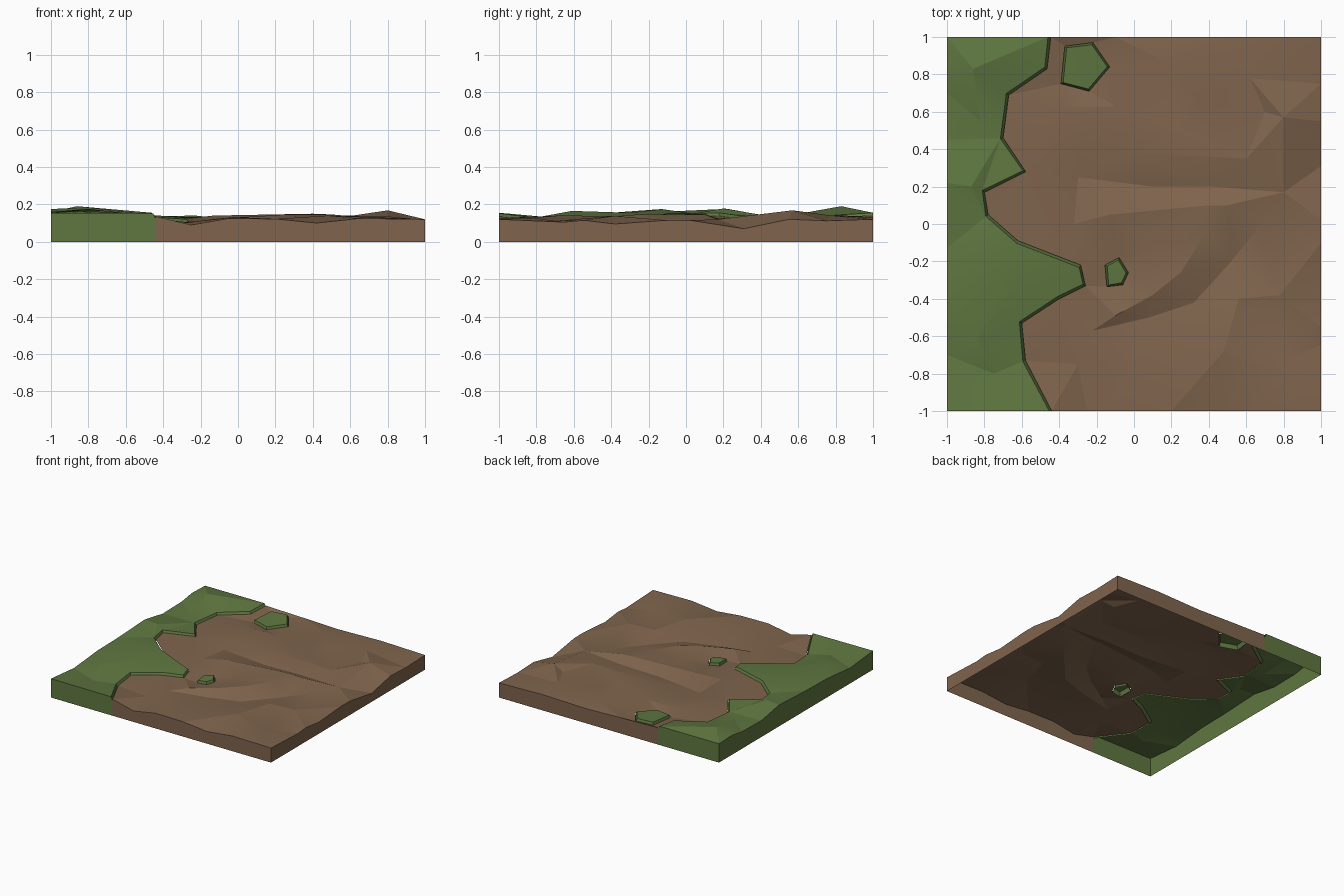
import bpy, bmesh
from mathutils import Vector
from mathutils.geometry import delaunay_2d_cdt

if "Cube" in bpy.data.objects:
    bpy.data.objects.remove(bpy.data.objects["Cube"])

def material(name, rgb):
    m = bpy.data.materials.new(name)
    m.diffuse_color = (*rgb, 1)
    m.use_nodes = True
    m.node_tree.nodes["Principled BSDF"].inputs["Base Color"].default_value = m.diffuse_color
    return m

GRASS = material("grass_green", (0.115, 0.185, 0.052))
DIRT = material("dirt_brown", (0.215, 0.13, 0.075))

def inside(p, poly):
    hit = False
    for a, b in zip(poly, poly[1:] + poly[:1]):
        if (a[1] > p[1]) != (b[1] > p[1]):
            if p[0] < a[0] + (p[1] - a[1]) * (b[0] - a[0]) / (b[1] - a[1]):
                hit = not hit
    return hit

def surface(bm, outline, points, holes=(), creases=()):
    """Triangulated height surface inside an outline, minus holes, following crease lines."""
    pts, edges = [], []
    for loop in (outline, *holes):
        s, n = len(pts), len(loop)
        pts += loop
        edges += [(s + i, s + (i + 1) % n) for i in range(n)]
    for line in creases:
        s = len(pts)
        pts += line
        edges += [(s + i, s + i + 1) for i in range(len(line) - 1)]
    pts += points
    co, _, tris, orig, _, _ = delaunay_2d_cdt(
        [Vector(p[:2]) for p in pts], edges, [], 0, 1e-5)
    vs = [bm.verts.new((c.x, c.y, pts[o[0]][2] if o else 0.12)) for c, o in zip(co, orig)]
    for t in tris:
        c = sum((co[i] for i in t), Vector((0, 0))) / len(t)
        if inside(c, outline) and not any(inside(c, h) for h in holes):
            f = bm.faces.new([vs[i] for i in t])
            f.normal_update()
            if f.normal.z < 0:
                f.normal_flip()

def strip(bm, top, foot, closed=False):
    """Wall of quads between two matching lines."""
    n = len(top)
    t = [bm.verts.new(p) for p in top]
    b = [bm.verts.new(p) for p in foot]
    for i in range(n if closed else n - 1):
        j = (i + 1) % n
        bm.faces.new((t[i], b[i], b[j], t[j]))

def skirt(bm, line):
    strip(bm, line, [(x, y, 0) for x, y, z in line])

def finish(bm, name, mat):
    bmesh.ops.remove_doubles(bm, verts=bm.verts, dist=1e-4)
    bmesh.ops.delete(bm, geom=[v for v in bm.verts if not v.link_faces], context='VERTS')
    me = bpy.data.meshes.new(name)
    bm.to_mesh(me)
    bm.free()
    me.materials.append(mat)
    ob = bpy.data.objects.new(name, me)
    bpy.context.collection.objects.link(ob)
    bpy.ops.object.select_all(action='DESELECT')
    ob.select_set(True)
    bpy.context.view_layer.objects.active = ob
    bpy.ops.object.shade_smooth_by_angle(angle=0.22)

def inset(line, d, closed=False):
    """Shift a line sideways (to the left of travel is positive)."""
    out, n = [], len(line)
    for i, p in enumerate(line):
        a = line[i - 1] if closed or i else p
        b = line[(i + 1) % n] if closed or i < n - 1 else p
        t = Vector((b[0] - a[0], b[1] - a[1])).normalized()
        dy = 0 if abs(p[1]) == 1 else t.x * d
        out.append((p[0] - t.y * d, p[1] + dy, p[2]))
    return out

def drop(line, d):
    return [(x, y, z - d) for x, y, z in line]

# Shore of the grass from front to back (outer foot line, z of the grass top)
shore = [(-.44, -1, .152), (-.58, -.73, .12), (-.6, -.53, .128), (-.4, -.4, .13),
         (-.26, -.33, .12), (-.285, -.22, .13), (-.62, -.09, .15), (-.78, .05, .15),
         (-.8, .17, .155), (-.58, .28, .14), (-.7, .46, .135), (-.67, .69, .135),
         (-.465, .83, .145), (-.445, 1, .155)]
shore_top = inset(shore, .015)

# Grass: left edge, inner bumps, lip and skirts
left = [(-1, 1, .155), (-1, .83, .16), (-1, .7, .14), (-1, .45, .135), (-1, .22, .176),
        (-1, -.13, .16), (-1, -.4, .155), (-1, -.7, .128), (-1, -1, .155)]
bm = bmesh.new()
surface(bm, shore_top + left, [(-.86, .83, .19), (-.82, .55, .14), (-.87, .2, .178),
        (-.8, -.13, .175), (-.62, -.3, .155), (-.84, -.61, .165), (-.75, -.8, .13)])
strip(bm, shore_top, drop(shore, .028))
skirt(bm, left)
skirt(bm, [left[-1], shore_top[0], (-.44, -1, .12)])
skirt(bm, [(-.445, 1, .12), shore_top[-1], left[0]])
finish(bm, "grass_bank", GRASS)

# Grass tufts (counter-clockwise outlines)
tufts = [[(-.37, .95, .138), (-.39, .75, .132), (-.24, .71, .125), (-.13, .84, .13), (-.22, .97, .14)],
         [(-.08, -.18, .122), (-.155, -.22, .12), (-.145, -.335, .115), (-.06, -.325, .117), (-.03, -.26, .122)]]
for i, foot in enumerate(tufts):
    bm = bmesh.new()
    top = inset(foot, .013, True)
    surface(bm, top, [])
    strip(bm, top, drop(foot, .035), True)
    finish(bm, f"grass_tuft_{i + 1}", GRASS)

# Dirt: outer edges with uneven heights
front = [(-.25, -1, .09), (-.05, -1, .125), (.2, -1, .122), (.42, -1, .10), (.65, -1, .125)]
right = [(1, -1, .12), (1, -.65, .105), (1, -.55, .115), (1, -.38, .095), (1, -.1, .115),
         (1, .02, .115), (1, .31, .07), (1, .55, .12), (1, .75, .112), (1, 1, .12)]
back = [(.6, 1, .13), (.2, 1, .12), (-.1, 1, .13)]
shore_dirt = drop(shore, .016)
rim = [shore_dirt[0]] + front + right + back + [shore_dirt[-1]]
# Ridge and valley lines
creases = [
    [(-.4, .62, .135), (-.1, .63, .13), (.25, .5, .12)],
    [(-.3, .4, .12), (0, .38, .142), (.6, .35, .138)],
    [(-.3, .25, .1), (.1, .2, .104), (.42, .2, .11), (.8, .17, .12)],
    [(-.32, .0, .12), (-.13, .05, .14), (.4, .1, .15), (.5, .1, .146)],
    [(-.1, -.49, .125), (.1, -.38, .136), (.25, -.26, .146), (.38, -.05, .146)],
    [(-.22, -.57, .1), (.08, -.5, .098), (.32, -.42, .098), (.52, -.2, .1), (.68, 0, .104)],
    [(-.02, -.87, .132), (.18, -.55, .108)],
    [(.78, -.38, .138), (.56, -.4, .138), (.48, -.68, .14)]]
bumps = [(.2, .85, .14), (.35, .66, .125), (.8, .57, .168), (.62, .78, .14), (.7, .6, .135),
         (.1, -.12, .115), (-.42, -.58, .12), (-.3, -.75, .1), (.8, -.72, .11), (.8, -.82, .128)]
bm = bmesh.new()
surface(bm, rim + shore_dirt[-2:0:-1], bumps, [drop(t, .018) for t in tufts], creases)
for line in (rim[:7], right, [right[-1]] + back + [shore_dirt[-1]]):
    skirt(bm, line)
finish(bm, "dirt_ground", DIRT)
